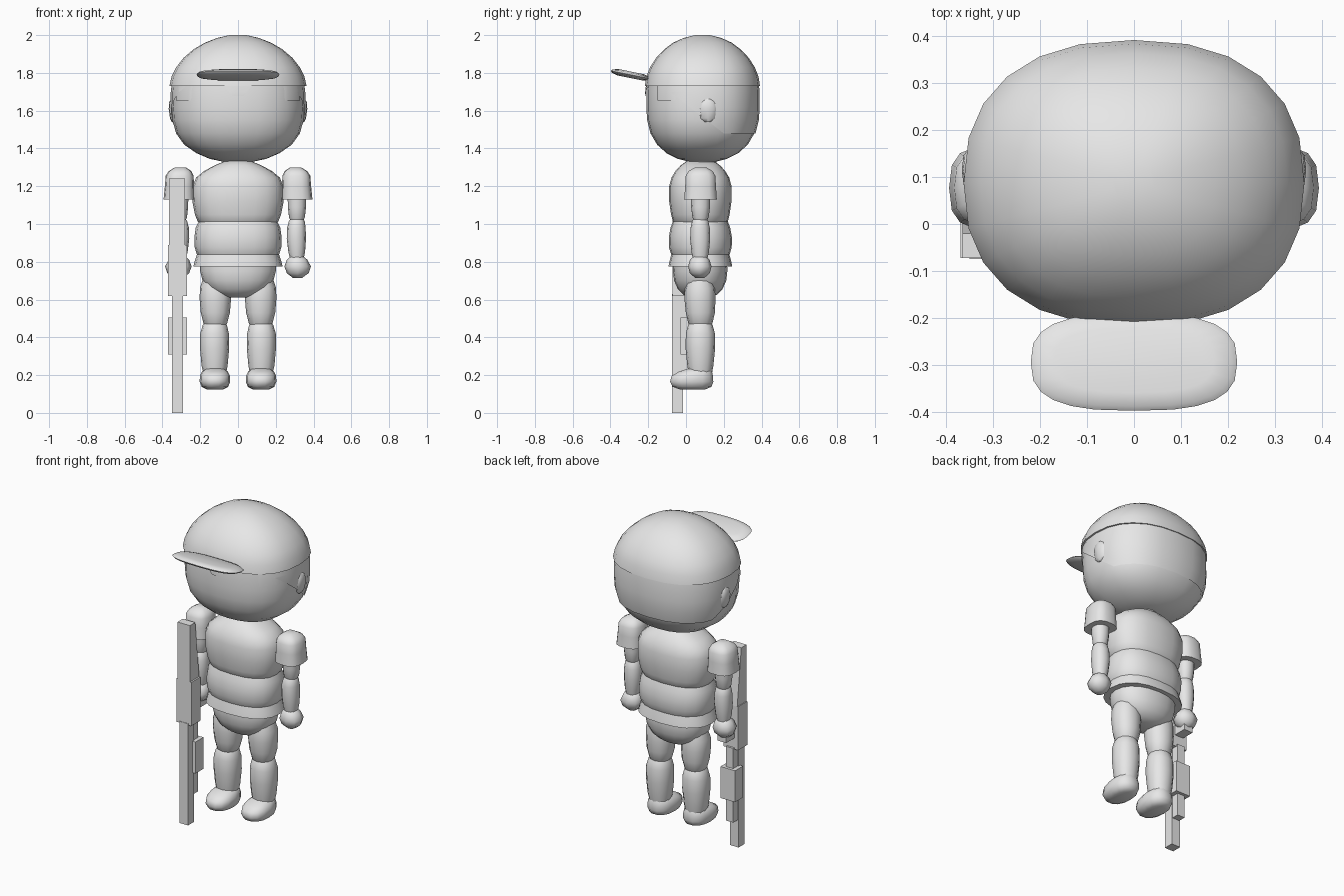
import bpy, bmesh, math
from mathutils import Vector

grey = bpy.data.materials.new("light grey")
grey.diffuse_color = (0.8, 0.8, 0.8, 1)


def finish(name, bm, smooth=50):
    bmesh.ops.recalc_face_normals(bm, faces=bm.faces[:])
    me = bpy.data.meshes.new(name)
    bm.to_mesh(me)
    bm.free()
    me.materials.append(grey)
    ob = bpy.data.objects.new(name, me)
    bpy.context.collection.objects.link(ob)
    if smooth:
        bpy.context.view_layer.objects.active = ob
        ob.select_set(True)
        bpy.ops.object.shade_smooth_by_angle(angle=math.radians(smooth))
        ob.select_set(False)
    return ob


def loft_mesh(rings, n=12, p=2.0, grow=0.0):
    """Stack superellipse rings (z, cx, cy, rx, ry) and cap both ends."""
    bm = bmesh.new()
    loops = []
    for z, cx, cy, rx, ry in rings:
        loop = []
        for i in range(n):
            a = 2 * math.pi * i / n
            c, s = math.cos(a), math.sin(a)
            x = math.copysign(abs(c) ** (2 / p), c) * (rx + grow)
            y = math.copysign(abs(s) ** (2 / p), s) * (ry + grow)
            loop.append(bm.verts.new((cx + x, cy + y, z)))
        loops.append(loop)
    for a, b in zip(loops, loops[1:]):
        for i in range(n):
            j = (i + 1) % n
            bm.faces.new((a[i], a[j], b[j], b[i]))
    bm.faces.new(loops[0])
    bm.faces.new(loops[-1])
    return bm


def loft(name, rings, n=12, p=2.0, smooth=50):
    return finish(name, loft_mesh(rings, n, p), smooth)


def box(name, x0, x1, y0, y1, z0, z1, top_y1=None):
    bm = bmesh.new()
    bmesh.ops.create_cube(bm, size=1)
    for v in bm.verts:
        up = v.co.z > 0
        back = top_y1 if (up and top_y1 is not None) else y1
        v.co = (x1 if v.co.x > 0 else x0, back if v.co.y > 0 else y0, z1 if up else z0)
    return finish(name, bm, 0)


# head and cap
HY = 0.087
skull = [(1.33, 0, HY, .08, .07), (1.345, 0, HY, .15, .13), (1.375, 0, HY, .22, .19),
         (1.42, 0, HY, .285, .24), (1.48, 0, HY, .328, .275), (1.55, 0, HY, .347, .293),
         (1.62, 0, HY, .352, .297), (1.70, 0, HY, .35, .297), (1.76, 0, HY, .342, .29)]
loft("head", skull, 24, 2.35)
loft("cap", [(1.73, 0, HY, .363, .305), (1.78, 0, HY, .352, .297), (1.83, 0, HY, .327, .277),
             (1.88, 0, HY, .288, .245), (1.925, 0, HY, .235, .202), (1.96, 0, HY, .175, .155),
             (1.985, 0, HY, .11, .10), (2.0, 0, HY, .045, .04)], 24, 2.35)

# cap brim, tilted up towards the front
brim = loft("brim", [(-.017, 0, 0, .17, .07), (-.009, 0, 0, .208, .098), (0, 0, 0, .22, .106),
                     (.009, 0, 0, .208, .098), (.017, 0, 0, .17, .07)], 24, 2.8, 60)
brim.location = (0, -.294, 1.79)
brim.rotation_euler.x = -.2


# hair pieces are strips of an enlarged skull, trimmed by planes
def hair(name, planes):
    bm = loft_mesh(skull, 24, 2.35, .006)
    for co, no in planes:
        bmesh.ops.bisect_plane(bm, geom=bm.verts[:] + bm.edges[:] + bm.faces[:],
                               plane_co=Vector(co), plane_no=Vector(no), clear_outer=True)
    finish(name, bm)


top = ((0, 0, 1.745), (0, 0, 1))
hair("back_hair", [top, ((0, 0, 1.48), (0, 0, -1)), ((0, -.06, 1.68), (0, -.20, -.26))])
for s, side in ((-1, "right"), (1, "left")):
    hair(side + "_fringe", [top, ((0, 0, 1.655), (0, 0, -1)), ((0, -.055, 0), (0, 1, 0)),
                            ((0, -.15, 0), (0, -1, 0)), ((0, 0, 0), (-s, 0, 0))])
hair("front_fringe", [top, ((0, 0, 1.678), (0, 0, -1)), ((0, 0, 0), (0, 1, 0)),
                      ((.03, 0, 1.68), (.75, 0, -.65)), ((-.03, 0, 1.68), (-.75, 0, -.65))])

# torso: neck, shirt rolls, hem and hips
TY = .076
loft("neck", [(1.28, 0, .085, .085, .08), (1.37, 0, .085, .08, .075)])
loft("chest", [(.99, 0, TY, .19, .125), (1.015, 0, TY, .214, .146), (1.05, 0, TY, .228, .155),
               (1.12, 0, TY, .242, .165), (1.20, 0, TY, .24, .165), (1.245, 0, TY, .222, .153),
               (1.28, 0, TY, .18, .132), (1.31, 0, TY, .125, .105), (1.335, 0, TY, .065, .07)], 20, 2.4)
loft("belly", [(.81, 0, TY, .20, .14), (.84, 0, TY, .218, .155), (.875, 0, TY, .229, .166),
               (.93, 0, TY, .231, .167), (.98, 0, TY, .224, .158), (1.02, 0, TY, .205, .143)], 20, 2.4)
loft("shirt_hem", [(.775, 0, TY, .236, .169), (.80, 0, TY, .23, .164), (.845, 0, TY, .215, .152)], 20, 2.4)
loft("hips", [(.61, 0, .075, .06, .05), (.625, 0, .075, .115, .088), (.655, 0, .075, .16, .118),
              (.70, 0, .075, .188, .138), (.75, 0, .075, .2, .144), (.82, 0, .075, .2, .142)], 20, 2.2)

# limbs and ears, one set per side
for s, side in ((-1, "right"), (1, "left")):
    def limb(name, rings, n=12, p=2.2):
        loft(side + "_" + name, [(z, s * cx, cy, rx, ry) for z, cx, cy, rx, ry in rings], n, p)

    limb("ear", [(1.54, .345, .115, .006, .015), (1.56, .348, .115, .012, .038),
                 (1.61, .352, .115, .015, .044), (1.645, .352, .115, .012, .036),
                 (1.665, .347, .115, .006, .015)], 8)
    limb("sleeve", [(1.13, .312, .077, .082, .088), (1.20, .310, .077, .077, .083),
                    (1.255, .309, .077, .074, .08), (1.28, .307, .077, .06, .065),
                    (1.30, .305, .077, .028, .03)], 14, 2.8)
    limb("upper_arm", [(1.01, .312, .077, .03, .03), (1.035, .312, .077, .042, .043),
                       (1.09, .312, .077, .048, .05), (1.18, .312, .077, .05, .052)])
    limb("forearm", [(.80, .312, .075, .032, .035), (.85, .311, .075, .044, .046),
                     (.92, .309, .075, .051, .053), (.98, .309, .075, .049, .051),
                     (1.015, .311, .075, .042, .043), (1.035, .312, .075, .028, .028)])
    limb("hand", [(.715, .315, .073, .025, .025), (.74, .316, .073, .058, .053),
                  (.775, .316, .073, .07, .062), (.81, .313, .073, .055, .052),
                  (.835, .312, .073, .028, .03)], 8)
    limb("thigh", [(.45, .12, .076, .045, .047), (.475, .12, .076, .063, .064),
                   (.53, .12, .076, .077, .077), (.60, .12, .074, .083, .082),
                   (.66, .12, .074, .082, .08), (.71, .12, .074, .065, .065)])
    limb("shin", [(.20, .123, .076, .058, .06), (.25, .124, .076, .069, .069),
                  (.34, .124, .076, .077, .078), (.42, .124, .076, .076, .077),
                  (.465, .123, .076, .064, .065), (.49, .122, .076, .045, .046)])
    limb("foot", [(.125, .122, .035, .045, .07), (.138, .122, .032, .07, .105),
                  (.165, .122, .03, .081, .117), (.195, .122, .033, .08, .112),
                  (.218, .122, .05, .069, .09), (.238, .122, .075, .045, .055)], 14, 2.4)

# long prop held muzzle down
box("stock", -.365, -.28, -.072, .02, .89, 1.24, top_y1=-.02)
box("receiver", -.37, -.27, -.072, .018, .62, .89)
box("barrel", -.35, -.29, -.075, -.015, 0, .63)
box("lower_tube", -.345, -.295, -.015, .03, .17, .63)
box("fore_grip", -.37, -.27, -.03, .048, .31, .505)
box("handle", -.345, -.285, .015, .10, .69, .765)
